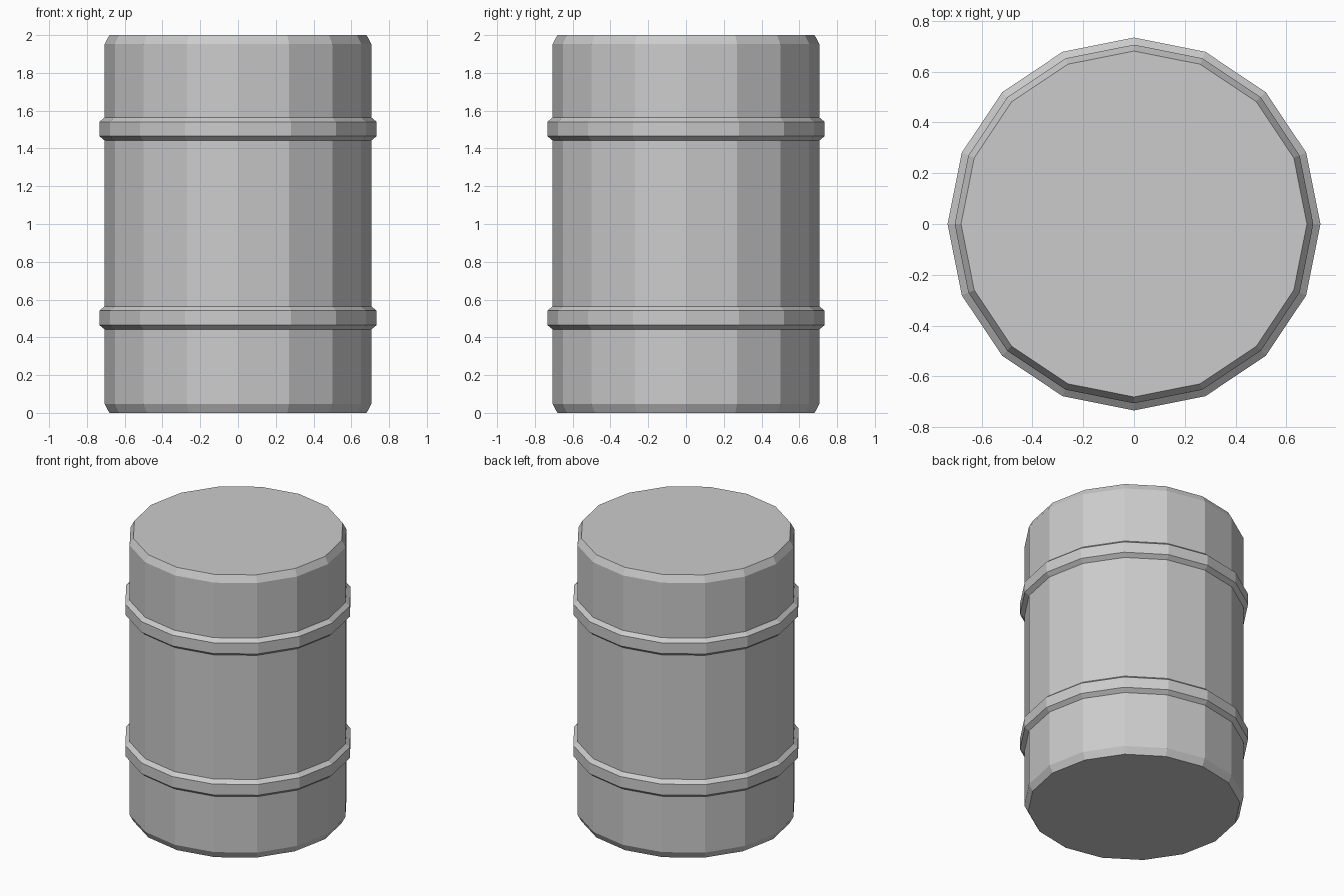
import bpy, bmesh
from math import cos, sin, tau

cube = bpy.data.objects.get("Cube")
if cube:
    bpy.data.objects.remove(cube, do_unlink=True)

SIDES = 16
BODY_R, END_R, HOOP_R = 0.706, 0.681, 0.734

# Plain grey metal
metal = bpy.data.materials.new("grey_metal")
metal.use_nodes = True
grey = (0.6, 0.6, 0.6, 1)
metal.diffuse_color = grey
metal.node_tree.nodes["Principled BSDF"].inputs["Base Color"].default_value = grey


def lathe(name, profile):
    """Spin (radius, height) points into a capped, flat-shaded solid."""
    bm = bmesh.new()
    rings = [[bm.verts.new((r * cos(tau * i / SIDES), r * sin(tau * i / SIDES), z))
              for i in range(SIDES)] for r, z in profile]
    for low, high in zip(rings, rings[1:]):
        for i in range(SIDES):
            j = (i + 1) % SIDES
            bm.faces.new((low[i], low[j], high[j], high[i]))
    bm.faces.new(rings[0][::-1])
    bm.faces.new(rings[-1])
    mesh = bpy.data.meshes.new(name)
    bm.to_mesh(mesh)
    bm.free()
    mesh.materials.append(metal)
    obj = bpy.data.objects.new(name, mesh)
    bpy.context.collection.objects.link(obj)
    return obj


# Drum with chamfered rims and two raised hoops in one continuous wall
profile = [(END_R, 0), (BODY_R, 0.047)]
for z in (0.503, 1.503):
    profile += [(BODY_R, z - 0.061), (HOOP_R, z - 0.038),
                (HOOP_R, z + 0.038), (BODY_R, z + 0.061)]
profile += [(BODY_R, 1.953), (END_R, 2)]
lathe("drum_body", profile)
